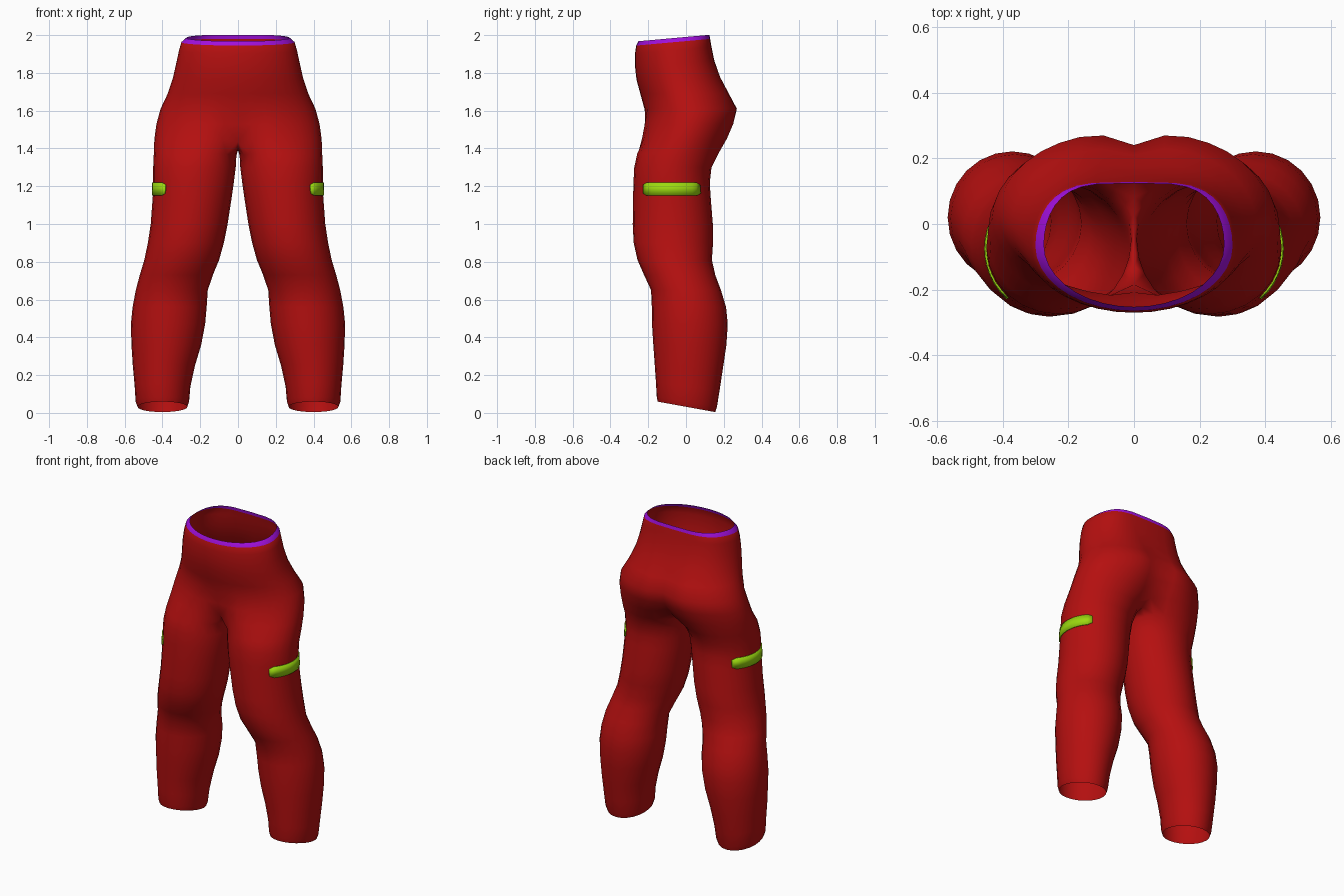
import bpy, bmesh, math

if "Cube" in bpy.data.objects:
    bpy.data.objects.remove(bpy.data.objects["Cube"])

N, FRONT, BACK = 24, 3, 21   # columns per leg; columns that meet the centre line

# Hip half-rings: z, half width, front y, back y, front dent, back dent, back roundness
HIPS = [
    (1.984, .274, -.252, .124, 0, 0, .5),
    (1.962, .300, -.264, .128, 0, 0, .5),
    (1.92, .312, -.270, .135, 0, 0, .55),
    (1.85, .327, -.270, .150, 0, 0, .6),
    (1.77, .345, -.262, .185, 0, .01, .7),
    (1.69, .372, -.242, .235, 0, .025, .8),
    (1.61, .410, -.220, .280, 0, .04, .85),
    (1.53, .437, -.236, .274, .03, .06, .85),
    (1.45, .447, -.254, .240, .09, .10, .9),
]
# Leg rings: z, inner x, outer x, front y, back y
LEGS = [
    (1.37, .006, .449, -.268, .175),
    (1.30, .012, .449, -.274, .135),
    (1.22, .022, .449, -.278, .126),
    (1.15, .032, .451, -.280, .130),
    (1.00, .055, .462, -.282, .142),
    (0.90, .075, .477, -.277, .143),
    (0.81, .100, .496, -.257, .137),
    (0.73, .133, .520, -.222, .155),
    (0.65, .160, .541, -.185, .185),
    (0.56, .166, .558, -.181, .212),
    (0.47, .174, .567, -.180, .221),
    (0.36, .195, .564, -.173, .214),
    (0.25, .228, .557, -.166, .196),
    (0.14, .252, .547, -.159, .178),
    (0.06, .259, .542, -.155, .164),
    (0.032, .268, .532, -.150, .155),
]


def material(name, rgb):
    m = bpy.data.materials.new(name)
    m.diffuse_color = (*rgb, 1)
    m.use_nodes = True
    m.node_tree.nodes["Principled BSDF"].inputs["Base Color"].default_value = m.diffuse_color
    return m


red = material("red cloth", (.46, .005, .005))
purple = material("purple trim", (.36, .005, .72))
green = material("green stripe", (.33, .70, .005))


def hip_point(row, j):
    z, width, yf, yb, fd, bd, p = row
    phi = math.pi * (j - FRONT) / (BACK - FRONT)
    s = max(0, math.sin(phi))
    if j in (FRONT, BACK):
        s = 0
    x = width * s ** (1 if phi < math.pi / 2 else p)
    y = (yf + yb) / 2 - (yb - yf) / 2 * math.cos(phi)
    dent = math.exp(-(x / .07) ** 2)
    y += fd * dent if phi < math.pi / 2 else -bd * dent
    # waist rises towards the back
    z += .09 * (y + .07) * min(1, max(0, (z - 1.7) / .2))
    return x, y, z


def leg_point(row, theta, grow=0):
    z, xi, xo, yf, yb = row
    x = (xi + xo) / 2 - ((xo - xi) / 2 + grow) * math.cos(theta)
    dy = -((yb - yf) / 2 + grow) * math.sin(theta)
    # hem drops towards the back
    return x, (yf + yb) / 2 + dy, z - .2 * dy * max(0, 1 - z / .35)


def finish(bm, name, mats):
    # mirror the half and weld the centre line
    geom = bmesh.ops.duplicate(bm, geom=bm.verts[:] + bm.edges[:] + bm.faces[:])["geom"]
    for e in geom:
        if isinstance(e, bmesh.types.BMVert):
            e.co.x *= -1
    bmesh.ops.reverse_faces(bm, faces=[f for f in geom if isinstance(f, bmesh.types.BMFace)])
    bmesh.ops.remove_doubles(bm, verts=[v for v in bm.verts if abs(v.co.x) < 1e-5], dist=1e-4)
    # soften the join between hips and legs
    if name == "trousers":
        soft = [v for v in bm.verts if 1.33 < v.co.z < 1.56]
        for _ in range(2):
            bmesh.ops.smooth_vert(bm, verts=soft, factor=.4, use_axis_x=True,
                                  use_axis_y=True, use_axis_z=True)
    for f in bm.faces:
        f.smooth = True
    me = bpy.data.meshes.new(name)
    bm.to_mesh(me)
    bm.free()
    for m in mats:
        me.materials.append(m)
    ob = bpy.data.objects.new(name, me)
    bpy.context.collection.objects.link(ob)
    return ob


# Trousers: hip rows, crotch seam, then a closed leg tube
bm = bmesh.new()
rows = [{j: bm.verts.new(hip_point(r, j)) for j in range(FRONT, BACK + 1)} for r in HIPS]
crotch = rows[-1]
a, b = crotch[BACK].co.copy(), crotch[FRONT].co.copy()
span = N - BACK + FRONT
for k in range(1, span):
    co = a.lerp(b, k / span)
    co.z -= .05 * math.sin(math.pi * k / span)
    crotch[(BACK + k) % N] = bm.verts.new(co)
for r in LEGS:
    rows.append({j: bm.verts.new(leg_point(r, 2 * math.pi * j / N)) for j in range(N)})
for i in range(len(rows) - 1):
    up, low = rows[i], rows[i + 1]
    hip = i < len(HIPS) - 1
    for j in range(FRONT, BACK) if hip else range(N):
        n = (j + 1) % N
        f = bm.faces.new((low[j], low[n], up[n], up[j]))
        f.material_index = 1 if i == 0 else 0   # waistband
finish(bm, "trousers", [red, purple])

# Thigh stripes: thin plates with clipped ends
bm = bmesh.new()
top, bottom = LEGS[2], LEGS[3]
cols = 12
pairs = []
for k in range(cols + 1):
    t = math.radians(133 + 94 * k / cols)
    p, q = leg_point(top, t, .005), leg_point(bottom, t, .005)
    clip = .012 if k in (0, cols) else 0
    pairs.append((bm.verts.new((p[0], p[1], p[2] - clip)),
                  bm.verts.new((q[0], q[1], q[2] + clip))))
for (u0, l0), (u1, l1) in zip(pairs, pairs[1:]):
    bm.faces.new((l0, l1, u1, u0))
stripes = finish(bm, "thigh_stripes", [green])
solid = stripes.modifiers.new("thickness", 'SOLIDIFY')
solid.thickness = .006
solid.offset = -1
